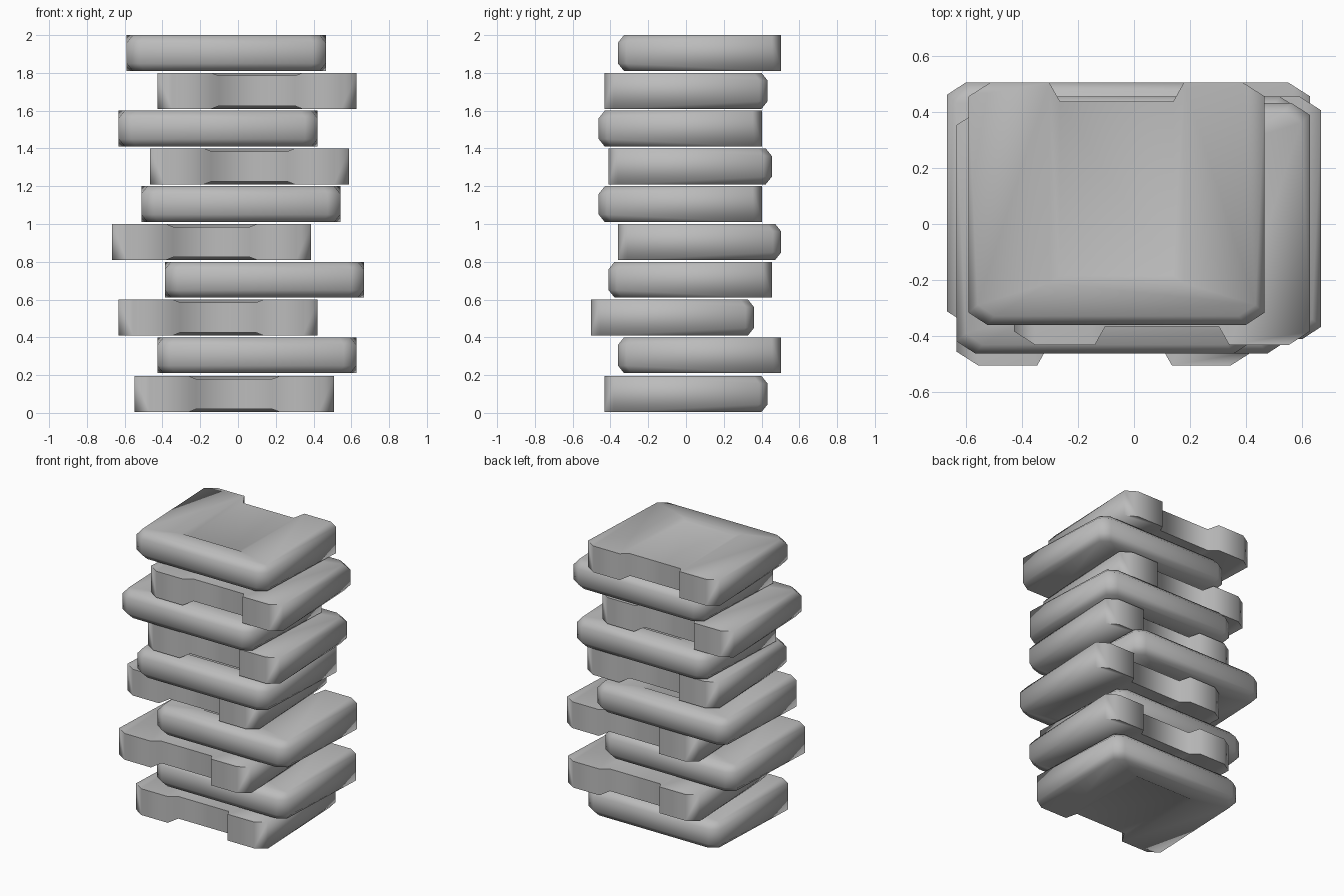
import bpy, bmesh, math

cube = bpy.data.objects.get("Cube")
if cube:
    bpy.data.objects.remove(cube, do_unlink=True)

stone = bpy.data.materials.new("plain_grey")
stone.use_nodes = True
grey = (0.5, 0.5, 0.5, 1)
stone.diffuse_color = grey
stone.node_tree.nodes["Principled BSDF"].inputs["Base Color"].default_value = grey

HEIGHT, PITCH, DENT = 0.19, 0.2, 0.015

# Half plans from the rounded front round to the notched back
BELT = [(0.46, -0.432), (0.527, -0.388)]
CAP = [(0.435, -0.4), (0.495, -0.36)]
BACK = [(0.527, 0.383), (0.45, 0.432), (0.24, 0.432)]
NOTCH = (0.202, 0.365)
SILL = (0.24, -0.282)
PANEL = (0.202, -0.257)


def build_slab():
    bm = bmesh.new()

    def point(p, side, z):
        return bm.verts.new((p[0] * side, p[1], z))

    halves = {}
    for side in (1, -1):
        for level in (1, -1):
            z = level * HEIGHT / 2
            halves[side, level] = {
                "belt": [point(p, side, z - level * 0.04) for p in BELT],
                "cap": [point(p, side, z) for p in CAP + BACK],
                "notch": point(NOTCH, side, z - level * DENT),
                "sill": point(SILL, side, z),
                "panel": point(PANEL, side, z - level * DENT)}

    for level in (1, -1):
        r, l = halves[1, level], halves[-1, level]
        # flat rim around the recess
        bm.faces.new([r["cap"][0], l["cap"][0], l["cap"][1], l["sill"],
                      r["sill"], r["cap"][1]])
        # recessed panel and its front slope
        bm.faces.new([r["panel"], l["panel"], l["notch"], r["notch"]])
        bm.faces.new([r["sill"], l["sill"], l["panel"], r["panel"]])
        # rounded front edge
        bm.faces.new([r["belt"][0], l["belt"][0], l["cap"][0], r["cap"][0]])
        for h in (r, l):
            bm.faces.new([h["sill"]] + h["cap"][1:])
            bm.faces.new([h["cap"][4], h["notch"], h["panel"], h["sill"]])
            bm.faces.new(h["belt"] + [h["cap"][1], h["cap"][0]])
            bm.faces.new([h["belt"][1], h["cap"][2], h["cap"][1]])

    # side, corner and notch walls between the two levels
    for side in (1, -1):
        t, b = halves[side, 1], halves[side, -1]
        top = t["belt"] + t["cap"][2:] + [t["notch"]]
        low = b["belt"] + b["cap"][2:] + [b["notch"]]
        for i in range(len(top) - 1):
            bm.faces.new([top[i], top[i + 1], low[i + 1], low[i]])
    for key in ("belt", "notch"):
        quad = [halves[s, v][key] for s, v in ((1, 1), (-1, 1), (-1, -1), (1, -1))]
        bm.faces.new([q[0] if key == "belt" else q for q in quad])

    bmesh.ops.recalc_face_normals(bm, faces=bm.faces)
    mesh = bpy.data.meshes.new("slab")
    bm.to_mesh(mesh)
    bm.free()
    mesh.materials.append(stone)
    return mesh


# Stack of slabs, every other one turned around
OFFSETS = [(-0.02, 0), (0.1, 0.072), (-0.105, -0.072), (0.14, 0.022),
           (-0.14, 0.072), (0.015, -0.03), (0.06, 0.022), (-0.105, -0.03),
           (0.1, 0), (-0.062, 0.072)]
slab_mesh = build_slab()
bpy.ops.object.select_all(action='DESELECT')
for i, (x, y) in enumerate(OFFSETS):
    slab = bpy.data.objects.new(f"slab_{i + 1}", slab_mesh)
    bpy.context.collection.objects.link(slab)
    slab.location = (x, y, PITCH * i + PITCH - HEIGHT / 2)
    slab.rotation_euler.z = math.pi if i % 2 == 0 else 0
    if i == 0:
        slab.location.z = HEIGHT / 2 + 0.005
        slab.select_set(True)
        bpy.context.view_layer.objects.active = slab
bpy.ops.object.shade_smooth_by_angle(angle=math.radians(62))
